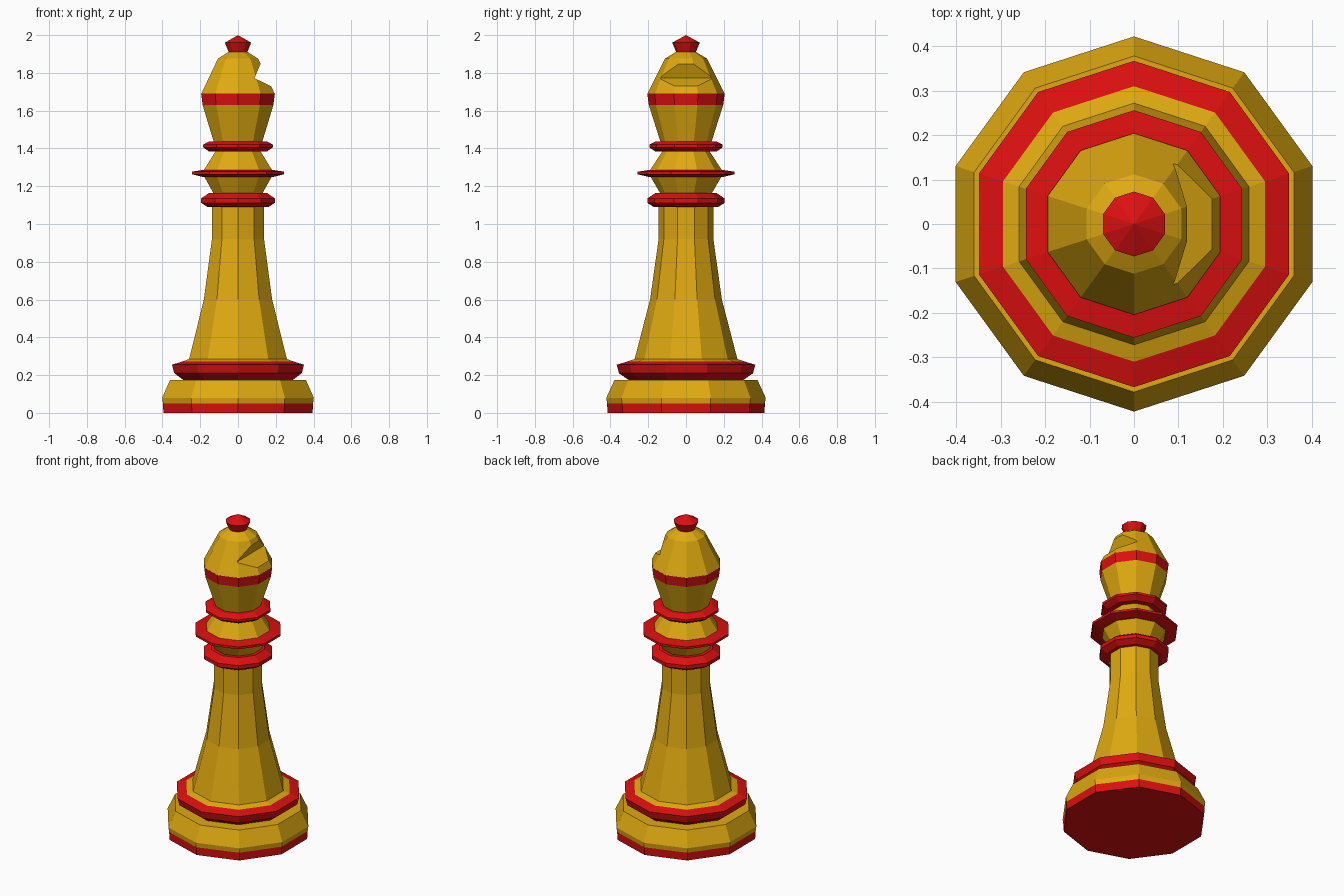
import bpy
import bmesh
from math import cos, sin, pi

SIDES = 10

cube = bpy.data.objects.get("Cube")
if cube:
    bpy.data.objects.remove(cube, do_unlink=True)


def material(name, rgb):
    m = bpy.data.materials.new(name)
    m.use_nodes = True
    colour = (*rgb, 1)
    m.diffuse_color = colour
    node = next(n for n in m.node_tree.nodes if n.type == "BSDF_PRINCIPLED")
    node.inputs["Base Color"].default_value = colour
    node.inputs["Roughness"].default_value = 0.6
    return m


GOLD = material("gold", (0.74, 0.40, 0.005))
RED = material("red", (0.72, 0.005, 0.005))


def finish(bm, name, mat):
    bmesh.ops.recalc_face_normals(bm, faces=bm.faces)
    mesh = bpy.data.meshes.new(name)
    bm.to_mesh(mesh)
    bm.free()
    mesh.materials.append(mat)
    ob = bpy.data.objects.new(name, mesh)
    bpy.context.collection.objects.link(ob)
    return ob


def turned(name, mat, *profile):
    """Closed ten-sided turning through (radius, height) points."""
    bm = bmesh.new()
    rings = []
    for r, z in profile:
        if r == 0:
            rings.append([bm.verts.new((0, 0, z))] * SIDES)
            continue
        angles = [pi / 2 + 2 * pi * i / SIDES for i in range(SIDES)]
        rings.append([bm.verts.new((r * cos(a), r * sin(a), z)) for a in angles])
    for low, high in zip(rings, rings[1:]):
        for i in range(SIDES):
            j = (i + 1) % SIDES
            corners = [low[i], low[j], high[j], high[i]]
            bm.faces.new(list(dict.fromkeys(corners)))
    for ring, point in ((rings[0], profile[0]), (rings[-1], profile[-1])):
        if point[0] > 0:
            bm.faces.new(ring)
    return finish(bm, name, mat)


# Foot
turned("base_plate", RED, (0.415, 0), (0.418, 0.05))
turned("base", GOLD, (0.418, 0.05), (0.422, 0.08), (0.378, 0.175))
turned("base_ring", RED, (0.305, 0.175), (0.355, 0.21), (0.367, 0.255), (0.31, 0.272))

# Column
turned("column", GOLD, (0.31, 0.272), (0.272, 0.285), (0.19, 0.6),
       (0.145, 0.92), (0.145, 1.1))

# Collars and the flared neck between them
turned("lower_collar", RED, (0.17, 1.09), (0.205, 1.112), (0.205, 1.135), (0.16, 1.165))
turned("lower_neck", GOLD, (0.135, 1.16), (0.19, 1.255))
turned("middle_collar", RED, (0.2, 1.25), (0.256, 1.263), (0.256, 1.277), (0.19, 1.287))
turned("upper_neck", GOLD, (0.19, 1.285), (0.125, 1.385))
turned("upper_collar", RED, (0.16, 1.383), (0.194, 1.406), (0.194, 1.42), (0.16, 1.438))

# Head
turned("head_cup", GOLD, (0.135, 1.435), (0.197, 1.63))
turned("head_band", RED, (0.197, 1.63), (0.205, 1.69))
dome = turned("head_dome", GOLD, (0.204, 1.69), (0.112, 1.875), (0.055, 1.91))

# Wedge notch cut across the left of the dome
bm = bmesh.new()
section = [(0.087, 1.772), (0.253, 1.692), (0.143, 1.904)]
front, back = ([bm.verts.new((x, y, z)) for x, z in section] for y in (-0.3, 0.3))
bm.faces.new(front)
bm.faces.new(back)
for i in range(3):
    j = (i + 1) % 3
    bm.faces.new((front[i], front[j], back[j], back[i]))
cutter = finish(bm, "notch_cutter", GOLD)
cutter.hide_render = True

cut = dome.modifiers.new("notch", "BOOLEAN")
cut.operation = "DIFFERENCE"
cut.solver = "EXACT"
cut.object = cutter
bpy.context.view_layer.objects.active = dome
bpy.ops.object.modifier_apply(modifier=cut.name)
bpy.data.objects.remove(cutter, do_unlink=True)

# Finial
turned("finial", RED, (0.05, 1.905), (0.073, 1.96), (0, 2))
